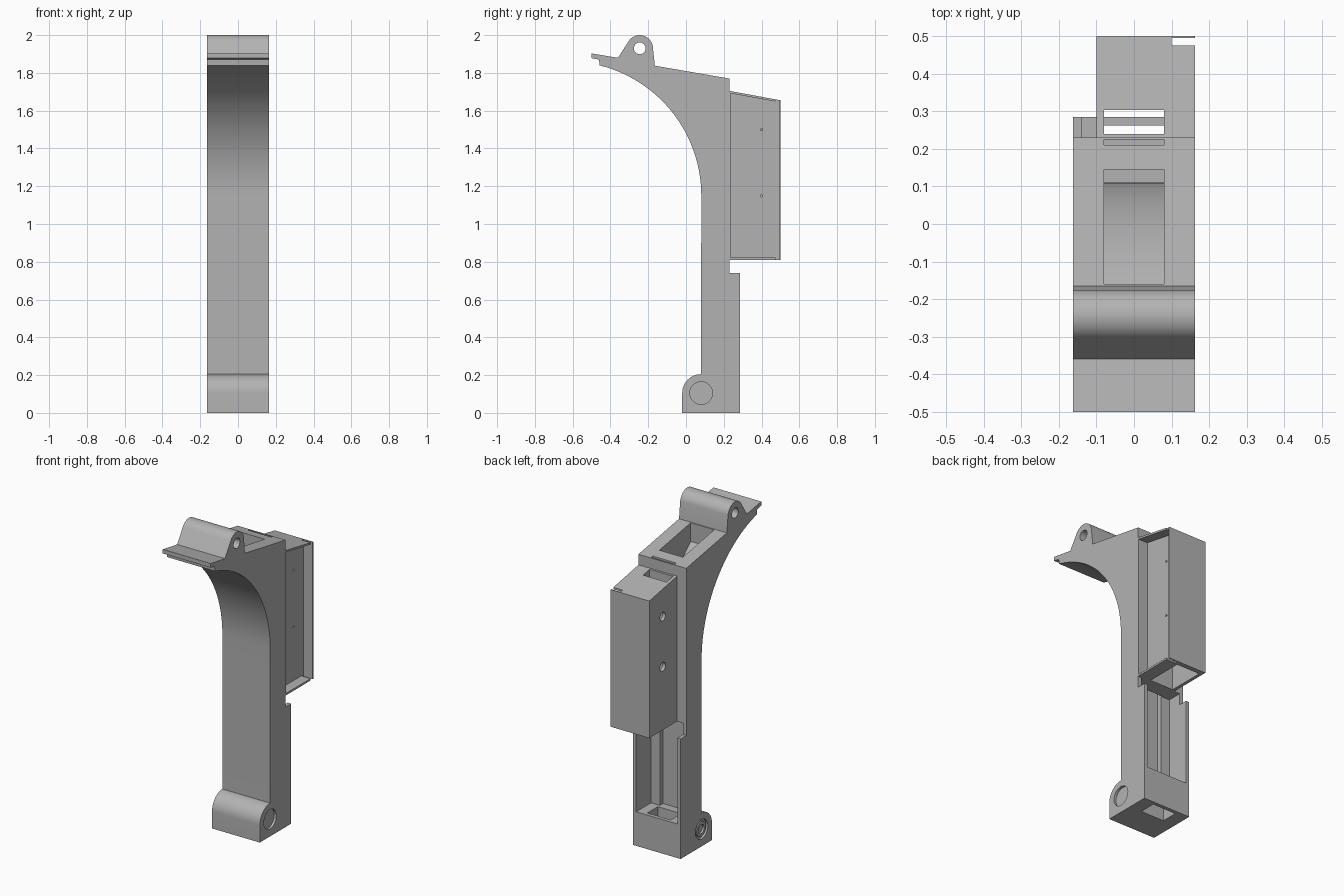
import bpy, bmesh
from math import sin, cos, radians

cube = bpy.data.objects.get("Cube")
if cube:
    bpy.data.objects.remove(cube, do_unlink=True)

grey = bpy.data.materials.new("plain_grey")
grey.use_nodes = True
grey.diffuse_color = (0.45, 0.45, 0.45, 1)
grey.node_tree.nodes["Principled BSDF"].inputs["Base Color"].default_value = (0.45, 0.45, 0.45, 1)


def arc(cy, cz, r, a0, a1, n=16):
    """Points of an arc in the side plane, angles in degrees."""
    angles = [radians(a0 + (a1 - a0) * i / n) for i in range(n + 1)]
    return [(cy + r * cos(a), cz + r * sin(a)) for a in angles]


def extrude(name, profile, x0, x1):
    """Side profile (y, z) extruded from x0 to x1."""
    bm = bmesh.new()
    face = bm.faces.new([bm.verts.new((x0, y, z)) for y, z in profile])
    res = bmesh.ops.extrude_face_region(bm, geom=[face])
    verts = [v for v in res["geom"] if isinstance(v, bmesh.types.BMVert)]
    bmesh.ops.translate(bm, verts=verts, vec=(x1 - x0, 0, 0))
    bmesh.ops.recalc_face_normals(bm, faces=bm.faces)
    mesh = bpy.data.meshes.new(name)
    bm.to_mesh(mesh)
    bm.free()
    mesh.materials.append(grey)
    obj = bpy.data.objects.new(name, mesh)
    bpy.context.collection.objects.link(obj)
    return obj


def box(x0, x1, y0, y1, z0, z1):
    return extrude("cutter", [(y0, z0), (y1, z0), (y1, z1), (y0, z1)], x0, x1)


def rod(y, z, r, x0, x1):
    return extrude("cutter", arc(y, z, r, 0, 352.5, 47), x0, x1)


def carve(obj, cutters):
    bpy.ops.object.select_all(action="DESELECT")
    bpy.context.view_layer.objects.active = obj
    obj.select_set(True)
    for cutter in cutters:
        cutter.hide_render = True
        mod = obj.modifiers.new("cut", "BOOLEAN")
        mod.operation = "DIFFERENCE"
        mod.solver = "EXACT"
        mod.object = cutter
        bpy.ops.object.modifier_apply(modifier=mod.name)
        bpy.data.objects.remove(cutter, do_unlink=True)
    bpy.ops.object.shade_smooth_by_angle(angle=radians(25))


HALF = 0.163   # half width of the post
SLOT = 0.08    # half width of the inner channel

# Post with curved neck, nose plate, hinge ear and rounded foot
post = extrude(
    "post",
    [(-0.02, 0), (0.285, 0), (0.285, 0.74), (0.23, 0.74), (0.23, 1.77), (-0.165, 1.838)]
    + arc(-0.245, 1.93, 0.07, 10, 150)
    + [(-0.36, 1.88), (-0.5, 1.903), (-0.5, 1.878), (-0.46, 1.87)]
    + arc(-0.63, 1.15, 0.711, 76, 0, 28)
    + arc(0.08, 0.105, 0.1, 90, 180, 12),
    -HALF, HALF)

# Channel following the neck curve, open at the top
channel = extrude(
    "cutter",
    [(-0.16, 2.1)] + arc(-0.63, 1.15, 0.74, 50.6, 0, 20)
    + [(0.11, 0.21), (0.145, 0.21), (0.145, 2.1)],
    -SLOT, SLOT)

carve(post, [
    channel,
    box(-0.14, 0.14, 0.14, 0.4, 0.21, 0.81),          # rear opening
    box(-SLOT, SLOT, 0.16, 0.262, -0.1, 0.3),         # hole through the base
    box(-SLOT, SLOT, 0.21, 0.225, 1.5, 1.9),          # narrow slot in the top
    rod(-0.245, 1.93, 0.031, -0.3, 0.3),              # ear hole
    rod(0.08, 0.105, 0.06, HALF - 0.015, 0.3),        # foot recesses
    rod(0.08, 0.105, 0.06, -0.3, -HALF + 0.015),
])

# Pivot ring inside the foot recess
ring = extrude("pivot_ring", arc(0.08, 0.105, 0.045, 0, 352.5, 47), -HALF + 0.003, -HALF + 0.02)
carve(ring, [rod(0.08, 0.105, 0.028, -0.3, 0)])

# Rear housing, open on one side and underneath
housing = extrude("rear_housing",
                  [(0.229, 0.81), (0.5, 0.81), (0.5, 1.655), (0.229, 1.705)],
                  -0.1, HALF)
recess = extrude(
    "cutter",
    [(0.235, 0.822), (0.475, 0.822), (0.475, 0.6), (0.495, 0.6),
     (0.495, 1.9), (0.475, 1.9), (0.475, 1.648), (0.235, 1.692)],
    0.1, 0.3)
carve(housing, [
    recess,
    box(-SLOT, SLOT, 0.24, 0.47, 0.6, 1.62),          # inner compartment
    box(-SLOT, SLOT, 0.24, 0.303, 1.5, 1.9),          # slot in the top
    rod(0.37, 1.51, 0.027, -0.3, 0),                  # side holes
    rod(0.37, 1.2, 0.027, -0.3, 0),
    rod(0.4, 1.5, 0.006, 0, 0.2),                     # pin holes
    rod(0.4, 1.15, 0.006, 0, 0.2),
])
